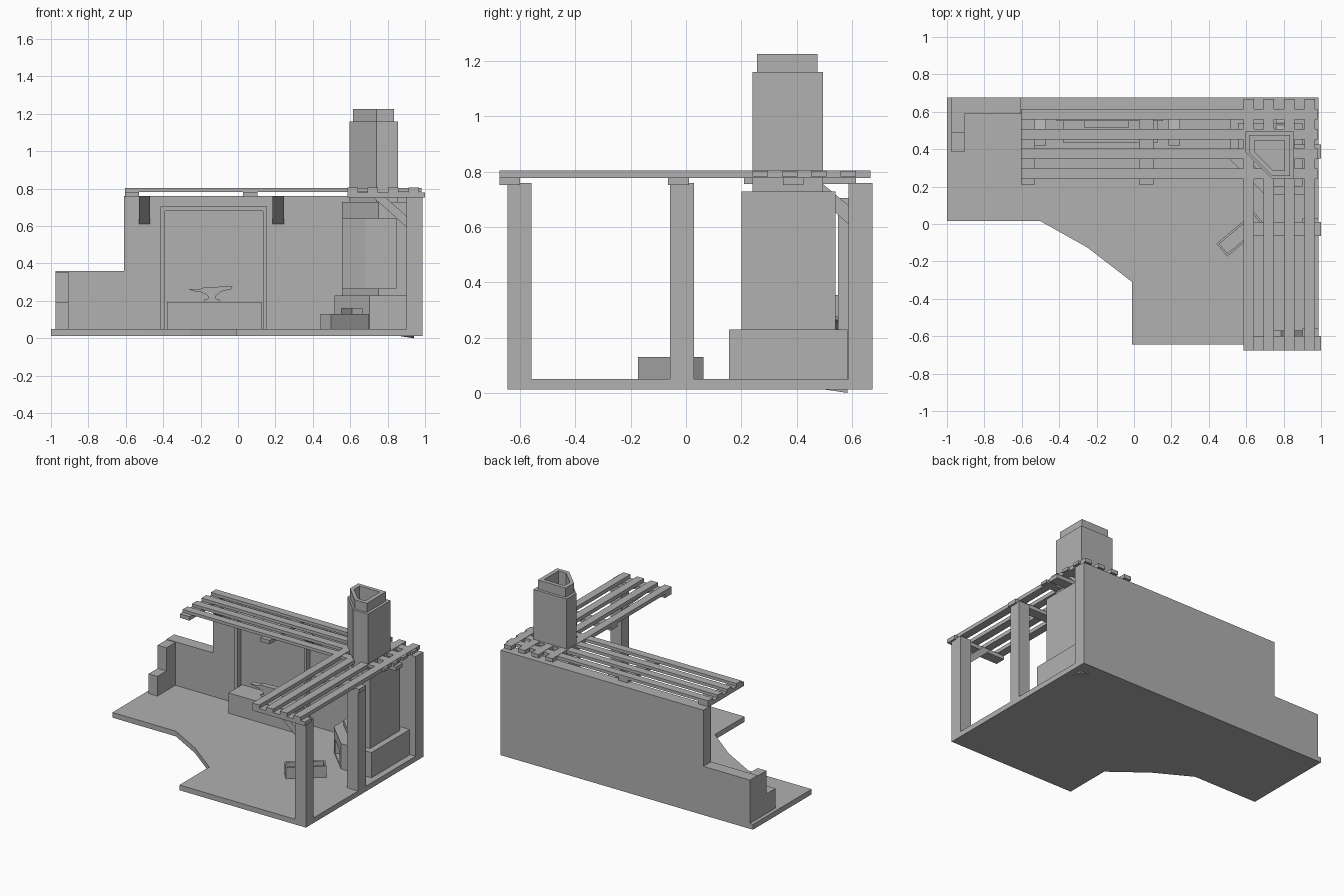
import bpy, bmesh
from math import radians
from mathutils import Matrix, Vector

if "Cube" in bpy.data.objects:
    bpy.data.objects.remove(bpy.data.objects["Cube"])

grey = bpy.data.materials.new("mid_grey")
grey.diffuse_color = (.44, .44, .44, 1)
grey.use_nodes = True
grey.node_tree.nodes["Principled BSDF"].inputs["Base Color"].default_value = grey.diffuse_color


def prism(name, pts, a, b, axis='z'):
    """Extrude a closed 2D outline from a to b along an axis."""
    place = {'z': lambda u, v, w: (u, v, w),
             'y': lambda u, v, w: (u, w, v),
             'x': lambda u, v, w: (w, u, v)}[axis]
    bm = bmesh.new()
    f = bm.faces.new([bm.verts.new(place(u, v, a)) for u, v in pts])
    ext = bmesh.ops.extrude_face_region(bm, geom=[f])
    d = Vector(place(0, 0, b - a))
    bmesh.ops.translate(bm, vec=d, verts=[g for g in ext['geom'] if isinstance(g, bmesh.types.BMVert)])
    bmesh.ops.recalc_face_normals(bm, faces=bm.faces)
    me = bpy.data.meshes.new(name)
    bm.to_mesh(me)
    bm.free()
    me.materials.append(grey)
    ob = bpy.data.objects.new(name, me)
    bpy.context.collection.objects.link(ob)
    return ob


def box(name, x0, x1, y0, y1, z0, z1):
    return prism(name, [(x0, y0), (x1, y0), (x1, y1), (x0, y1)], z0, z1)


def turned_box(name, cx, cy, lx, ly, z0, z1, deg):
    ob = box(name, -lx / 2, lx / 2, -ly / 2, ly / 2, z0, z1)
    ob.data.transform(Matrix.Translation((cx, cy, 0)) @ Matrix.Rotation(radians(deg), 4, 'Z'))
    return ob


def cut(ob, cutter):
    m = ob.modifiers.new("cut", 'BOOLEAN')
    m.operation = 'DIFFERENCE'
    m.solver = 'EXACT'
    m.object = cutter
    cutter.hide_render = True
    cutter.hide_viewport = True


def corner(x0, x1, y0, y1, c):
    """Rectangle with its front left corner cut off at 45 degrees."""
    return [(x0 + c, y0), (x1, y0), (x1, y1), (x0, y1), (x0, y0 + c)]


# floor slab and the small tilted sliver under it
prism("floor", [(-1, .675), (-1, .015), (-.5, .015), (-.25, -.125), (-.01, -.31),
                (-.01, -.645), (.987, -.645), (.987, .675)], .013, .05)
sliver = prism("under_sliver", [(.49, .014), (.585, .014), (.585, 0)], .87, .94, 'x')
for v in sliver.data.vertices:
    if v.co.z < .005 and v.co.x < .9:
        v.co.z = .011

# back wall with low left section
prism("back_wall", [(-.975, .05), (.987, .05), (.987, .76), (-.61, .76),
                    (-.61, .36), (-.975, .36)], .588, .675, 'y')

# stepped stub wall on the left
prism("left_stub_wall", [(.385, .05), (.59, .05), (.59, .355), (.487, .355),
                         (.487, .19), (.385, .19)], -.975, -.905, 'x')

# posts on the open right side
for name, y in (("front_post", -.645), ("middle_post", -.058)):
    box(name, .9, .987, y, y + .087, .05, .76)

# frame on the back wall
prism("wall_frame", [(-.415, .05), (-.39, .05), (-.39, .68), (.135, .68), (.135, .05),
                     (.155, .05), (.155, .705), (-.415, .705)], .55, .59, 'y')

# roof slats in both directions
for i in range(4):
    y = .24 + .1065 * i
    box(f"long_slat_{i}", -.605, .982, y, y + .056, .782, .803)
    x = .585 + .1085 * i
    box(f"side_slat_{i}", x, x + .056, -.675, .667, .778, .805)

# battens under the slats
for i, x in enumerate((-.605, .028)):
    box(f"long_batten_{i}", x, x + .075, .21, .615, .755, .783)
for i, y in enumerate((-.675, -.065, .35)):
    box(f"side_batten_{i}", .585, 1, y, y + .075, .752, .78)

# diagonal roof braces
for i, x in enumerate((-.53, .185)):
    prism(f"wall_brace_{i}", [(.59, .61), (.59, .675), (.49, .76), (.42, .76)], x, x + .06, 'x')
prism("post_brace", [(.905, .59), (.905, .65), (.785, .757), (.72, .757)], -.6, -.57, 'y')
prism("corner_brace", [(.588, .61), (.588, .678), (.49, .76), (.42, .76)], .76, .82, 'x')

# bench and anvil
box("bench", -.38, .125, .435, .59, .05, .195)
prism("anvil", [(-.265, .262), (-.2, .264), (-.18, .274), (-.03, .277), (-.035, .263),
                (-.09, .25), (-.12, .226), (-.12, .212), (-.1, .207), (-.1, .194),
                (-.18, .194), (-.18, .207), (-.16, .212), (-.16, .226), (-.19, .245),
                (-.235, .251)], .513, .55, 'y')

# forge base with ash opening in the angled face
base = prism("forge_base", corner(.515, .943, .155, .585, .187), .05, .23)
cut(base, turned_box("ash_cutter", .608, .248, .155, .16, .06, .16, -45))

# forge body, open at the front left corner under a hood
body = prism("forge_body", corner(.555, .9, .2, .54, .195), .23, .728)
cut(body, prism("fire_cutter", [(.845, .1), (.845, .2), (.87, .325), (.87, .51), (.68, .51),
                                (.555, .485), (.45, .485), (.45, .1)], .265, .64))

# chimney with a hollow cap
flue = prism("flue_cutter", corner(.645, .805, .285, .447, .1), .9, 1.3)
for name, pts, z0, z1 in (("chimney_shaft", corner(.595, .855, .24, .495, .145), .728, 1.16),
                          ("chimney_cap", corner(.615, .835, .257, .475, .125), 1.16, 1.225)):
    cut(prism(name, pts, z0, z1), flue)

# water trough
trough = turned_box("water_trough", .57, -.055, .263, .09, .05, .13, 40)
cut(trough, turned_box("trough_cutter", .57, -.055, .24, .067, .085, .2, 40))
